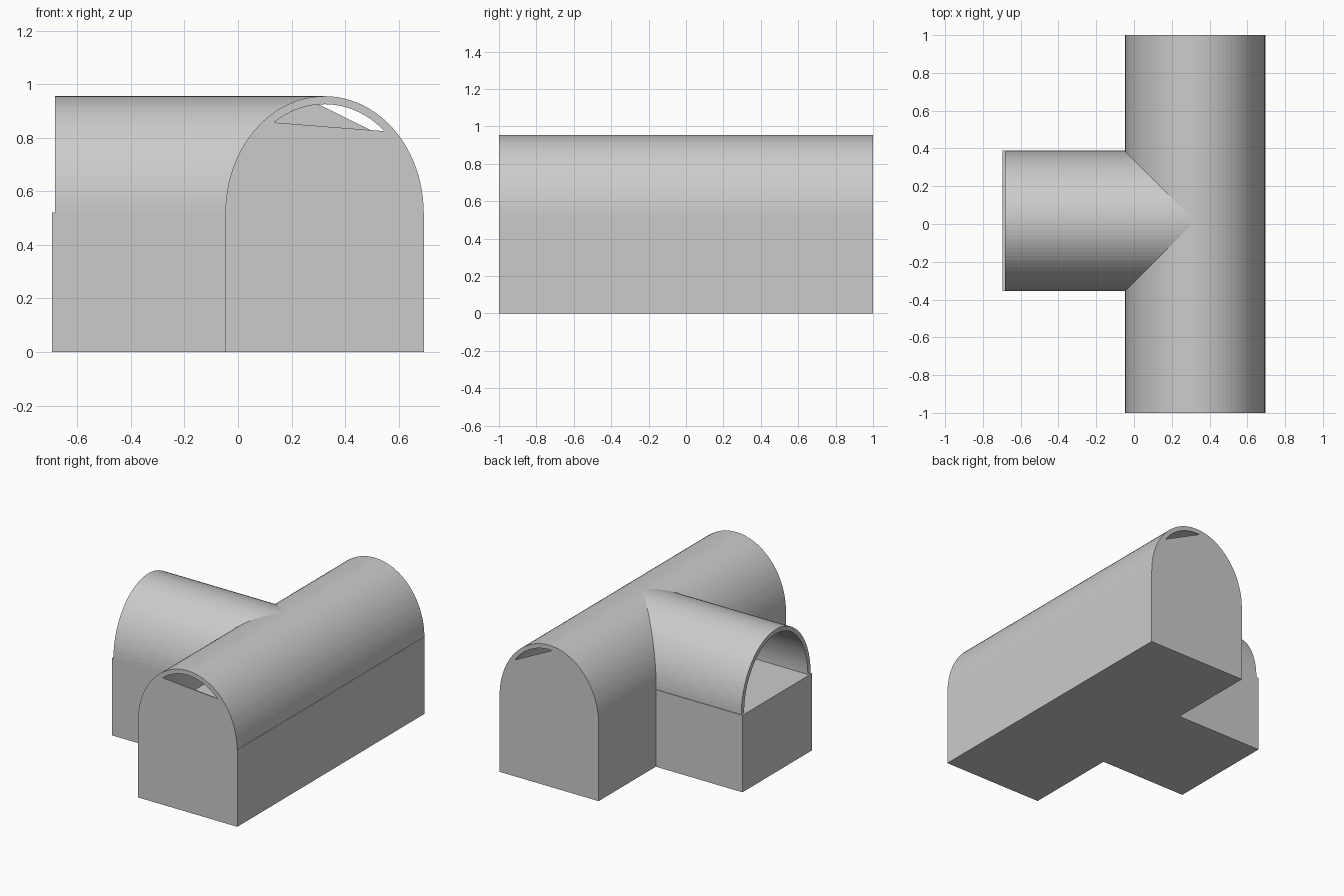
import bpy, bmesh
from math import sin, cos, pi

if "Cube" in bpy.data.objects:
    bpy.data.objects.remove(bpy.data.objects["Cube"])

CX, YC = 0.323, 0.015          # main vault axis (x) and arm axis (y)
SPRING = 0.52                  # height of the base block
OUTER, INNER = (0.37, 0.435), (0.34, 0.405)   # half-width, rise
ARM_END, HALF_LEN, SEG = -0.683, 1.0, 48


def finish(bm, name):
    bmesh.ops.remove_doubles(bm, verts=bm.verts, dist=1e-5)
    bmesh.ops.recalc_face_normals(bm, faces=bm.faces)
    mesh = bpy.data.meshes.new(name)
    bm.to_mesh(mesh)
    bm.free()
    obj = bpy.data.objects.new(name, mesh)
    bpy.context.collection.objects.link(obj)
    return obj


def prism(name, points, direction):
    bm = bmesh.new()
    face = bm.faces.new([bm.verts.new(p) for p in points])
    new = bmesh.ops.extrude_face_region(bm, geom=[face], use_keep_orig=True)["geom"]
    bmesh.ops.translate(bm, vec=direction,
                        verts=[g for g in new if isinstance(g, bmesh.types.BMVert)])
    return finish(bm, name)


def arch(size):
    """Half-ellipse as (offset, z), from the negative side to the positive."""
    a, b = size
    return [(-a * cos(pi * i / SEG) if i != SEG // 2 else 0.0,
             SPRING + b * sin(pi * i / SEG)) for i in range(SEG + 1)]


def strip(bm, lines):
    """Quads between consecutive two-point lines."""
    for (a, b), (c, d) in zip(lines, lines[1:]):
        pts = []
        for p in (a, b, d, c):
            if p not in pts:
                pts.append(p)
        if len(pts) > 2:
            bm.faces.new([bm.verts.new(p) for p in pts])


# T-shaped base block
left, right, lo, hi = CX - 0.37, 0.695, YC - 0.37, YC + 0.375
outline = [(left, -1), (right, -1), (right, 1), (left, 1),
           (left, hi), (-0.695, hi), (-0.695, lo), (left, lo)]
prism("base_block", [(x, y, 0) for x, y in outline], (0, 0, SPRING))

# Vault shell: main barrel and arm barrel mitred along the valley lines
bm = bmesh.new()
for size in (OUTER, INNER):
    pts = arch(size)
    west, east = pts[:SEG // 2 + 1], pts[SEG // 2:]
    strip(bm, [((CX + u, -HALF_LEN, z), (CX + u, HALF_LEN, z)) for u, z in east])
    for s in (-1, 1):
        strip(bm, [((CX + u, s * HALF_LEN, z), (CX + u, YC - s * u, z)) for u, z in west])
        strip(bm, [((ARM_END, YC + s * u, z), (CX + u, YC + s * u, z)) for u, z in west])

# Rims joining outer and inner surfaces at the three ends
pairs = list(zip(arch(OUTER), arch(INNER)))
for y in (-HALF_LEN, HALF_LEN):
    strip(bm, [((CX + u, y, z), (CX + v, y, w)) for (u, z), (v, w) in pairs])
strip(bm, [((ARM_END, YC + u, z), (ARM_END, YC + v, w)) for (u, z), (v, w) in pairs])
finish(bm, "vault_shell")


# End walls, each cut off by a sloping line that leaves a crescent opening
def end_wall(name, y, depth, p, q):
    slope = (q[1] - p[1]) / (q[0] - p[0])
    keep = [(CX + u, y, z) for u, z in arch(INNER)
            if z <= p[1] + slope * (CX + u - p[0]) + 0.004]
    prism(name, keep, (0, depth, 0))


end_wall("front_wall", -HALF_LEN, 0.008, (0.14, 0.858), (0.52, 0.836))
end_wall("back_wall", HALF_LEN, -0.008, (0.31, 0.918), (0.575, 0.785))
